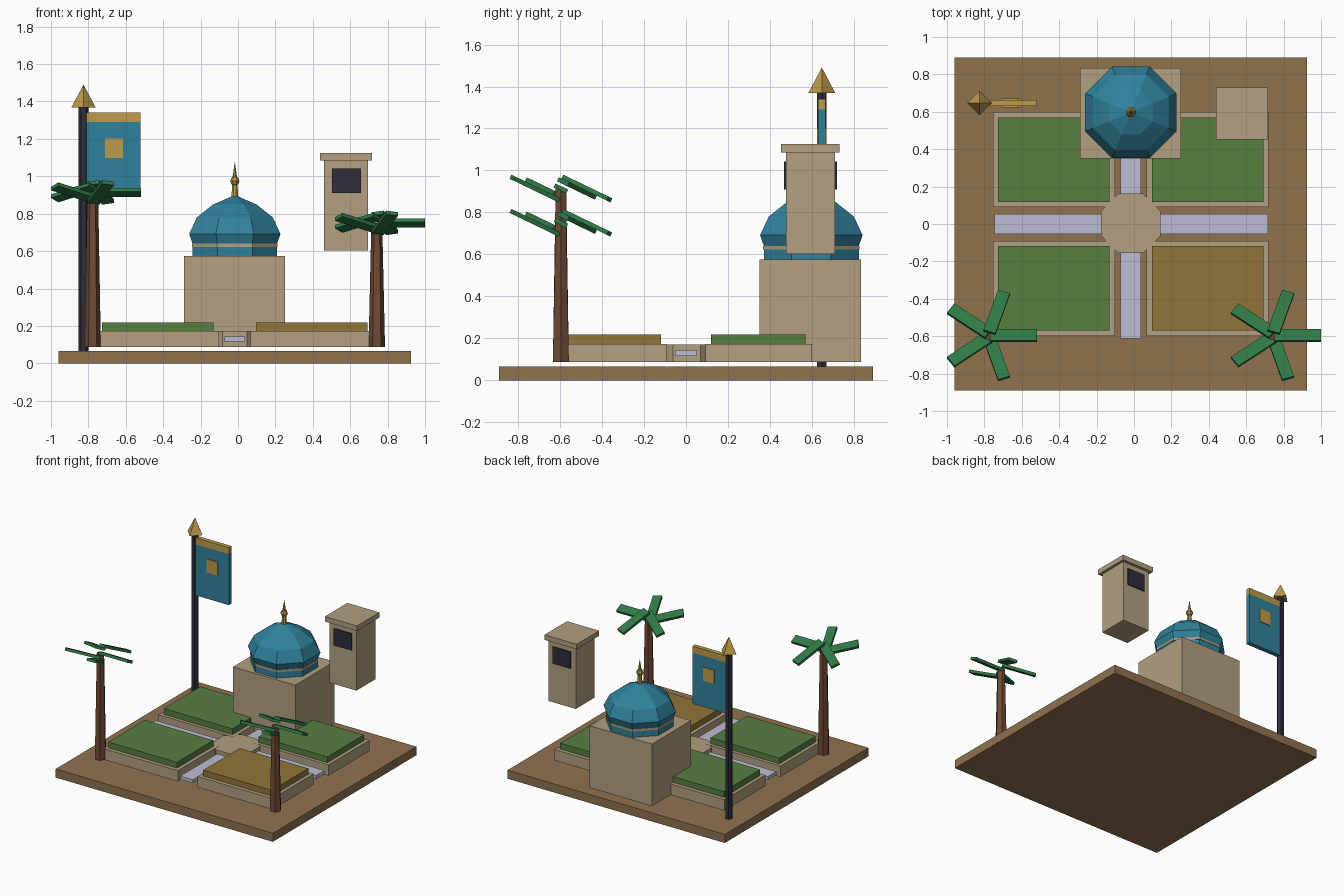
import bpy, bmesh, math
from mathutils import Matrix, Vector

old = bpy.data.objects.get("Cube")
if old:
    bpy.data.objects.remove(old, do_unlink=True)


def material(name, *rgb):
    """Flat material from 0-255 display values, stored as linear."""
    def linear(c):
        c = c / 255
        return c / 12.92 if c < 0.04 else ((c + 0.055) / 1.055) ** 2.4
    colour = (*[linear(c) for c in rgb], 1)
    m = bpy.data.materials.new(name)
    m.use_nodes = True
    m.diffuse_color = colour
    m.node_tree.nodes["Principled BSDF"].inputs["Base Color"].default_value = colour
    return m


EARTH = material("earth brown", 144, 114, 79)
STONE = material("sandstone", 178, 160, 129)
GRASS = material("grass green", 87, 126, 65)
CROP = material("ochre crop", 146, 117, 58)
WATER = material("pale water", 190, 190, 212)
TEAL = material("teal tile", 48, 130, 156)
GOLD = material("gold", 190, 155, 73)
DARK = material("dark slate", 46, 46, 58)
BARK = material("bark", 112, 74, 54)
LEAF = material("palm green", 48, 121, 70)


def add(name, bm, mat):
    bmesh.ops.recalc_face_normals(bm, faces=bm.faces)
    mesh = bpy.data.meshes.new(name)
    bm.to_mesh(mesh)
    bm.free()
    mesh.materials.append(mat)
    ob = bpy.data.objects.new(name, mesh)
    bpy.context.collection.objects.link(ob)
    return ob


def box(name, mat, x, y, z):
    """Box from its (low, high) range on each axis."""
    bm = bmesh.new()
    size = [b - a for a, b in (x, y, z)]
    mid = [(a + b) / 2 for a, b in (x, y, z)]
    bmesh.ops.create_cube(bm, size=1, matrix=Matrix.Translation(mid) @ Matrix.Diagonal((*size, 1)))
    return add(name, bm, mat)


def lathe(name, mat, centre, profile, sides, turn=0.0):
    """Faceted solid from (radius, height) pairs; radius 0 makes a tip."""
    bm = bmesh.new()
    rings = []
    for r, z in profile:
        count = sides if r else 1
        angles = [turn + math.tau * i / sides for i in range(count)]
        rings.append([bm.verts.new((centre[0] + r * math.cos(a), centre[1] + r * math.sin(a), z))
                      for a in angles])
    for low, high in zip(rings, rings[1:]):
        for i in range(sides):
            j = (i + 1) % sides
            corners = [low[i % len(low)], low[j % len(low)], high[j % len(high)], high[i % len(high)]]
            bm.faces.new(list(dict.fromkeys(corners)))
    for ring in (rings[0], rings[-1]):
        if len(ring) > 1:
            bm.faces.new(ring)
    return add(name, bm, mat)


MID = -0.017      # axis of the garden
FLAT = math.pi / 8  # turns an octagon flat side forward
WIDEN = 1 / math.cos(FLAT)  # flat-side distance to corner radius

# Ground slab
box("ground_slab", EARTH, (-0.96, 0.926), (-0.89, 0.89), (0, 0.067))

# Four raised beds with planting
for sx, side in ((-1, "right"), (1, "left")):
    for sy, end in ((-1, "front"), (1, "back")):
        def span(a, b, s, c=0.0):
            return tuple(sorted((c + s * a, c + s * b)))
        box(f"bed_{end}_{side}", STONE, span(0.085, 0.737, sx, MID), span(0.092, 0.6, sy), (0.088, 0.173))
        crop = CROP if (sx, sy) == (1, -1) else GRASS
        box(f"planting_{end}_{side}", crop, span(0.114, 0.71, sx, MID), span(0.118, 0.57, sy), (0.15, 0.219))

# Water channels and central platform
box("channel_across", WATER, (MID - 0.73, MID + 0.733), (-0.053, 0.053), (0.117, 0.144))
box("channel_along", WATER, (MID - 0.055, MID + 0.055), (-0.613, 0.6), (0.117, 0.1435))
lathe("platform", STONE, (MID, 0.003), [(0.159 * WIDEN, 0.088), (0.159 * WIDEN, 0.172)], 8, FLAT)

# Domed hall
HALL = (MID, 0.597)
box("hall", STONE, (-0.288, 0.252), (0.35, 0.834), (0.088, 0.575))


def octagon(name, mat, profile):
    return lathe(name, mat, HALL, [(r * WIDEN, z) for r, z in profile], 8, FLAT)


octagon("drum", TEAL, [(0.226, 0.575), (0.226, 0.625)])
octagon("drum_band", STONE, [(0.229, 0.623), (0.229, 0.64)])
octagon("dome", TEAL, [(0.226, 0.64), (0.244, 0.692), (0.203, 0.78), (0.118, 0.848), (0, 0.9)])
lathe("finial_stem", GOLD, HALL, [(0.02, 0.885), (0.015, 0.96)], 8, FLAT)
lathe("finial_ball", GOLD, HALL, [(0, 0.948), (0.019, 0.956), (0.027, 0.975), (0.019, 0.994), (0, 1.002)], 8, FLAT)
lathe("finial_spike", GOLD, HALL, [(0.014, 0.99), (0, 1.08)], 8, FLAT)

# Raised tower with cap and a window front and back
box("tower", STONE, (0.46, 0.695), (0.476, 0.71), (0.603, 1.085))
box("tower_cap", STONE, (0.438, 0.716), (0.453, 0.731), (1.085, 1.125))
for end, y in (("front", 0.472), ("back", 0.714)):
    box(f"window_{end}", DARK, (0.503, 0.657), (y - 0.0045, y + 0.0045), (0.91, 1.042))

# Banner pole, tip and cloth
POLE = (-0.826, 0.647)
lathe("banner_pole", DARK, POLE, [(0.027, 0.067), (0.027, 1.37)], 6)
lathe("pole_tip", GOLD, POLE, [(0.065, 1.368), (0, 1.49)], 4)
box("banner", TEAL, (-0.82, -0.521), (0.63, 0.664), (0.89, 1.29))
box("banner_top", GOLD, (-0.82, -0.521), (0.63, 0.664), (1.29, 1.341))
for end, y in (("front", 0.628), ("back", 0.666)):
    box(f"banner_emblem_{end}", GOLD, (-0.711, -0.615), (y - 0.004, y + 0.004), (1.097, 1.203))


# Palms: tapered trunk and five tilted fronds
def palm(side, x, crown):
    y = -0.596
    lathe(f"palm_trunk_{side}", BARK, (x - 0.003, y), [(0.044, 0.088), (0.029, crown)], 6)
    bm = bmesh.new()
    for i in range(5):
        a = math.tau * i / 5
        place = Matrix.Translation(Vector((x + 0.13 * math.cos(a), y + 0.13 * math.sin(a), crown)))
        tilt = Matrix.Rotation(-0.45, 4, "X") @ Matrix.Rotation(a, 4, "Z")
        bmesh.ops.create_cube(bm, size=1, matrix=place @ tilt @ Matrix.Diagonal((0.25, 0.067, 0.021, 1)))
    add(f"palm_fronds_{side}", bm, LEAF)


palm("right", -0.774, 0.914)
palm("left", 0.745, 0.751)
